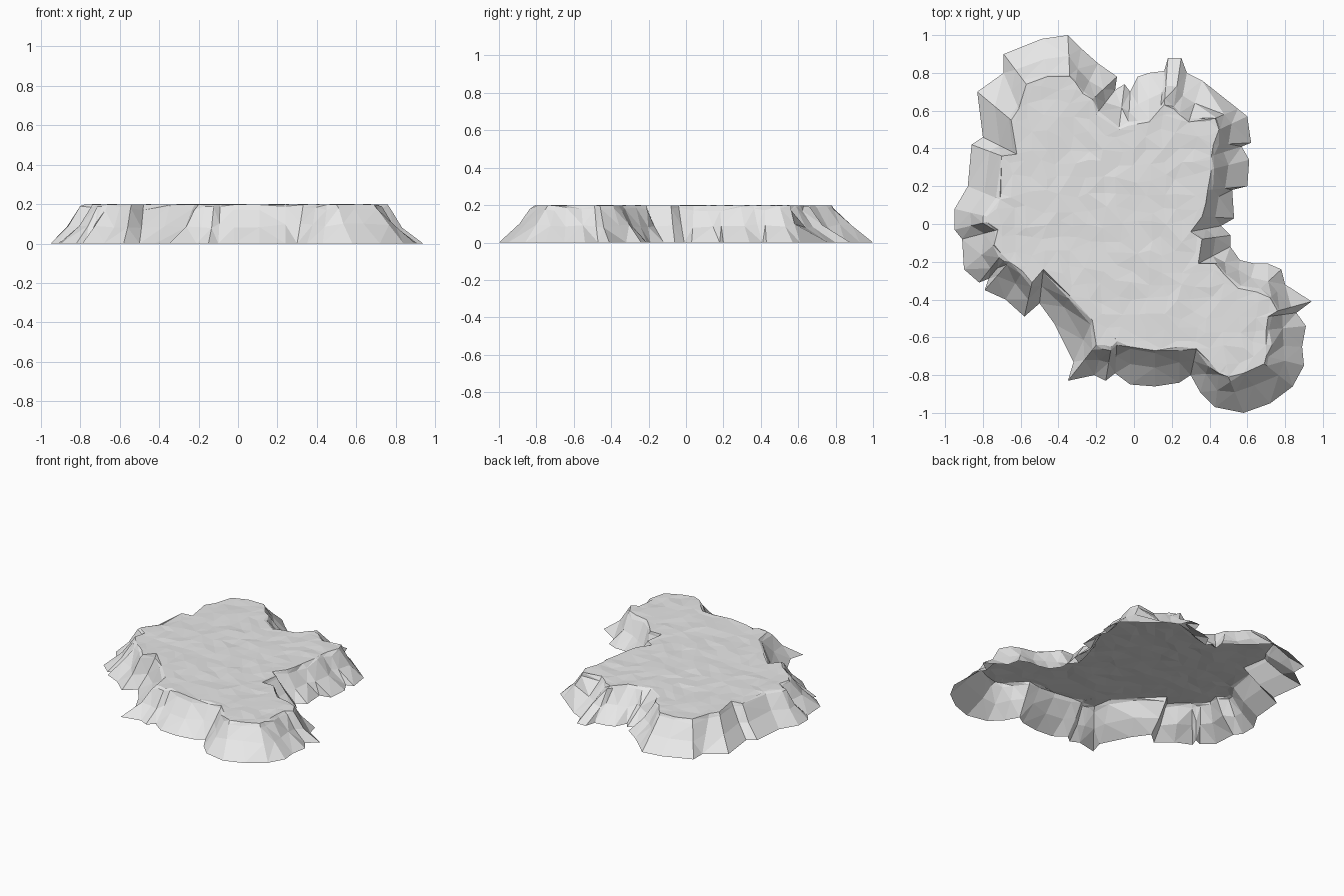
import bpy
import bmesh
import random
from mathutils import Vector
from mathutils.geometry import delaunay_2d_cdt

random.seed(4)

cube = bpy.data.objects.get("Cube")
if cube:
    bpy.data.objects.remove(cube, do_unlink=True)

# Matching outlines, clockwise from the back right cape, in hundredths of a unit
FOOT = [
    (-69, 90), (-49, 98), (-35, 100), (-28, 93), (-19, 85), (-9, 78),
    (-10, 71), (-5, 74), (-2, 70), (2, 78), (8, 80), (16, 81), (18, 88),
    (25, 88), (28, 80), (36, 76), (55, 61), (60, 57), (62, 43), (57, 41),
    (61, 34), (60, 20), (52, 18), (53, 3), (46, -1), (51, -6), (51, -12),
    (56, -19), (64, -21), (71, -21), (78, -24), (80, -32), (94, -41),
    (86, -47), (91, -54), (89, -65), (90, -75), (84, -86), (72, -95),
    (58, -100), (43, -97), (35, -89), (30, -80), (24, -84), (11, -86),
    (-2, -85), (-10, -79), (-15, -83), (-21, -80), (-35, -83), (-32, -73),
    (-42, -53), (-50, -42), (-58, -49), (-68, -40), (-79, -35), (-77, -29),
    (-82, -31), (-90, -24), (-91, -8), (-95, -3), (-95, 8), (-88, 20),
    (-86, 42), (-80, 46), (-83, 70), (-69, 80),
]
RIM = [
    (-57, 74), (-46, 78), (-34, 78), (-31, 75), (-27, 69), (-22, 66),
    (-20, 58), (-8, 50), (-3, 52), (2, 53), (8, 54), (14, 61), (16, 63),
    (21, 61), (24, 58), (29, 54), (43, 56), (45, 50), (42, 42), (41, 36),
    (41, 29), (39, 18), (38, 11), (36, 4), (30, -4), (36, -8), (34, -21),
    (43, -21), (48, -27), (55, -34), (65, -36), (72, -39), (76, -46),
    (71, -49), (70, -56), (70, -64), (70, -70), (69, -74), (58, -79),
    (50, -81), (45, -79), (40, -73), (33, -66), (24, -65), (11, -67),
    (-2, -65), (-9, -62), (-12, -65), (-16, -64), (-20, -64), (-22, -51),
    (-34, -38), (-48, -24), (-54, -31), (-59, -25), (-66, -20), (-68, -18),
    (-70, -16), (-74, -11), (-72, -3), (-78, 1), (-78, 4), (-71, 13),
    (-70, 36), (-62, 37), (-65, 55), (-61, 61),
]
# Cliff profile: share of the way from foot to rim, height
PROFILE = [(0, 0), (0.55, 0.09), (0.9, 0.18), (1, 0.197)]
RIM_HEIGHT = PROFILE[-1][1]
CELL = 0.08


def to_units(outline):
    return [Vector(point) / 100 for point in outline]


def make_material(name, color):
    material = bpy.data.materials.new(name)
    material.use_nodes = True
    material.diffuse_color = color
    shader = material.node_tree.nodes["Principled BSDF"]
    shader.inputs["Base Color"].default_value = color
    shader.inputs["Roughness"].default_value = 0.9
    return material


def cliff_ring(bm, foot, rim, share, height):
    """One ring of cliff vertices, roughened between foot and rim."""
    is_edge = share in (0, 1)
    ring = []
    for low, high in zip(foot, rim):
        rough = 0 if is_edge else random.uniform(-0.06, 0.06)
        spot = low.lerp(high, share + rough)
        lift = 0 if is_edge else random.uniform(-0.012, 0.012)
        ring.append(bm.verts.new((spot.x, spot.y, height + lift)))
    return ring


def add_cliffs(bm, foot, rim):
    """Sloping walls with an open underside; returns the rim vertices."""
    rings = [cliff_ring(bm, foot, rim, *step) for step in PROFILE]
    count = len(foot)
    for lower, upper in zip(rings, rings[1:]):
        for i in range(count):
            j = (i + 1) % count
            bm.faces.new((lower[j], lower[i], upper[i], upper[j]))
    return rings[-1]


def add_plateau(bm, rim, rim_verts):
    """Gently uneven triangulated ground inside the rim."""
    count = len(rim)
    points = list(rim)
    steps = int(1 / CELL)
    for row in range(-steps, steps + 1):
        for column in range(-steps, steps + 1):
            wobble = Vector((random.uniform(-1, 1), random.uniform(-1, 1)))
            points.append((Vector((column, row)) + wobble * 0.3) * CELL)
    edges = [(i, (i + 1) % count) for i in range(count)]
    spots, _, faces, origins, _, _ = delaunay_2d_cdt(points, edges, [], 1, 1e-5)
    verts = {}
    for face in faces:
        for index in face:
            if index in verts:
                continue
            source = min(origins[index], default=count)
            if source < count:
                verts[index] = rim_verts[source]
            else:
                height = random.uniform(RIM_HEIGHT - 0.005, RIM_HEIGHT + 0.003)
                verts[index] = bm.verts.new((*spots[index], height))
        ground = bm.faces.new([verts[index] for index in face])
        ground.normal_update()
        if ground.normal.z < 0:
            ground.normal_flip()


# Rocky plateau
foot_line, rim_line = to_units(FOOT), to_units(RIM)
bm = bmesh.new()
rim_ring = add_cliffs(bm, foot_line, rim_line)
add_plateau(bm, rim_line, rim_ring)
bmesh.ops.triangulate(bm, faces=bm.faces[:])

mesh = bpy.data.meshes.new("rocky_plateau")
bm.to_mesh(mesh)
bm.free()
mesh.materials.append(make_material("pale_grey_rock", (0.8, 0.8, 0.8, 1)))
plateau = bpy.data.objects.new("rocky_plateau", mesh)
bpy.context.collection.objects.link(plateau)
